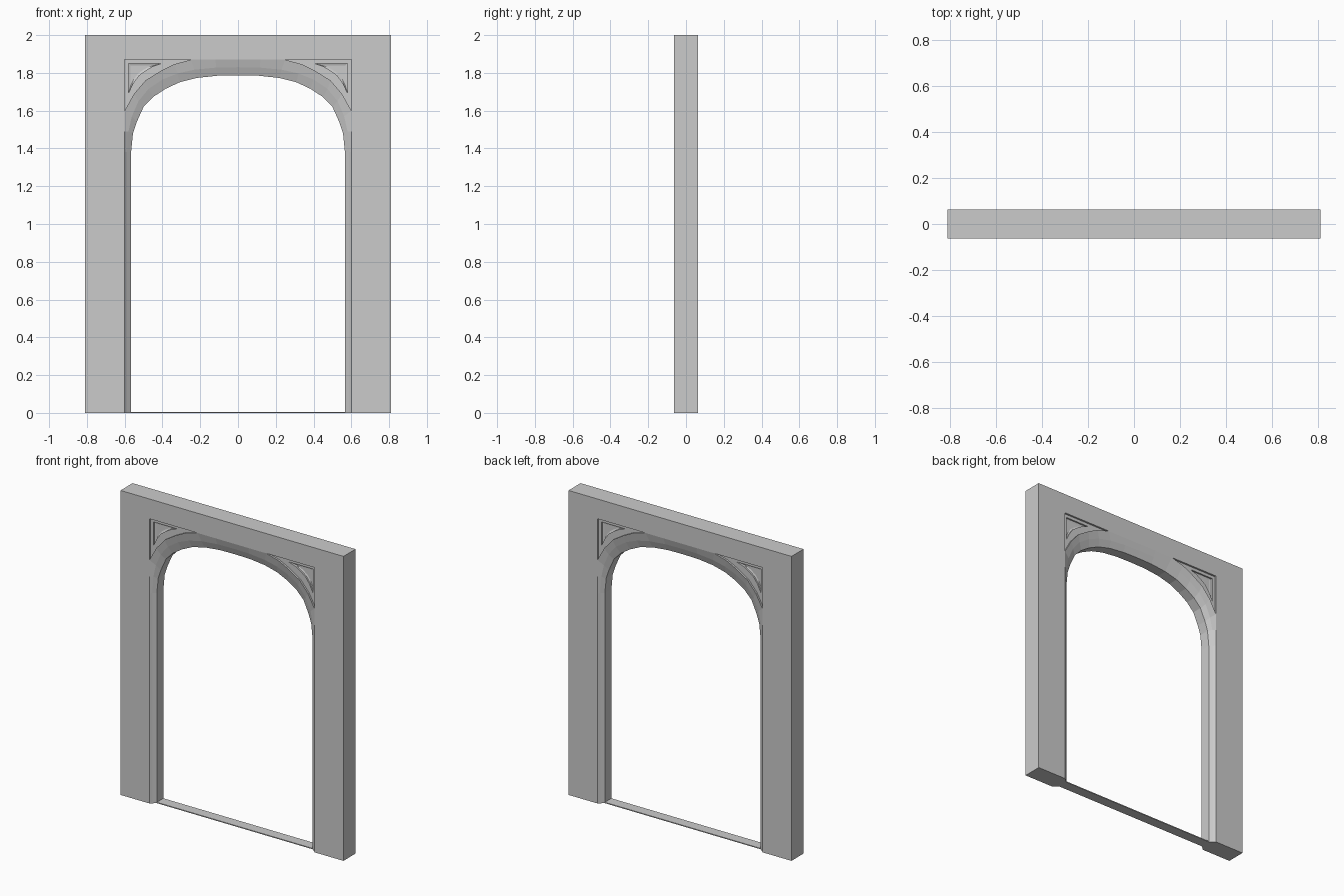
import bpy, bmesh

if "Cube" in bpy.data.objects:
    bpy.data.objects.remove(bpy.data.objects["Cube"])

HALF_W, HEIGHT, HALF_D = 0.81, 2.0, 0.0625
REVEAL_Y = 0.034      # half depth of the flat inner reveal
MID_STEP = 0.012      # depth of the crease in the hollow moulding
CORNER = (0.60, 1.87)

# Right half of the opening, floor to crown: outer edge, crease, inner edge
outer = [(.60, 0), (.60, 1.38), (.60, 1.49), (.60, 1.60), (.55, 1.69), (.49, 1.76),
         (.41, 1.81), (.34, 1.845), (.25, 1.87), (.12, 1.87), (0, 1.87)]
crease = [(.587, 0), (.587, 1.38), (.58, 1.49), (.562, 1.57), (.527, 1.65), (.474, 1.715),
          (.40, 1.765), (.32, 1.797), (.23, 1.817), (.115, 1.828), (0, 1.83)]
inner = [(.566, 0), (.566, 1.38), (.556, 1.48), (.536, 1.54), (.50, 1.62), (.45, 1.672),
         (.385, 1.715), (.31, 1.75), (.22, 1.773), (.11, 1.785), (0, 1.787)]

bm = bmesh.new()


def loop(points, y):
    return [bm.verts.new((x, y, z)) for x, z in points]


def bridge(a, b, closed=False):
    n = len(a)
    for i in range(n if closed else n - 1):
        j = (i + 1) % n
        bm.faces.new((a[i], a[j], b[j], b[i]))


# Moulded arch and reveal, front quarter
edge = loop(outer, -HALF_D)
mid = loop(crease, -HALF_D + MID_STEP)
lip = loop(inner, -REVEAL_Y)
core = loop(inner, 0)
bridge(edge, mid)
bridge(mid, lip)
bridge(lip, core)

# Wall face, top, side and underside
rim = [(HALF_W, 0), (HALF_W, HEIGHT), (0, HEIGHT)]
front, back = loop(rim, -HALF_D), loop(rim, 0)
bridge(front, back)
corner = loop([CORNER], -HALF_D)[0]
bm.faces.new(front + edge[:7:-1] + [corner] + edge[3::-1])
bm.faces.new([front[0], edge[0], mid[0], lip[0], core[0], back[0]])


# Stepped spandrel recess
def shrink(points, gap, sx, sz):
    cx, cz = points[0]
    return [(cx - gap - (cx - x) * sx, cz - gap - (cz - z) * sz) for x, z in points]


tri = [CORNER] + outer[8:2:-1]
panel = shrink(tri, .02, .50, .58)
sunk = shrink(panel, .012, .68, .68)
rings = [[corner] + edge[8:2:-1]]
for pts, depth in ((tri, .012), (panel, .012), (panel, .022), (sunk, .026)):
    rings.append(loop(pts, -HALF_D + depth))
    bridge(rings[-2], rings[-1], closed=True)
bm.faces.new(rings[-1])

bmesh.ops.recalc_face_normals(bm, faces=bm.faces)
# The wall face must look toward -y
bm.faces.ensure_lookup_table()
wall = max(bm.faces, key=lambda f: f.calc_area())
if wall.normal.y > 0:
    bmesh.ops.reverse_faces(bm, faces=bm.faces)
mesh = bpy.data.meshes.new("arched_door_frame")
bm.to_mesh(mesh)
bm.free()
frame = bpy.data.objects.new("arched_door_frame", mesh)
bpy.context.collection.objects.link(frame)
mirror = frame.modifiers.new("mirror", 'MIRROR')
mirror.use_axis = (True, True, False)
mirror.merge_threshold = 0.0005

# Thin threshold between the jambs
bpy.ops.mesh.primitive_cube_add(size=1, location=(0, 0, .003))
sill = bpy.context.object
sill.name = "threshold"
sill.scale = (1.132, 2 * REVEAL_Y, .006)
